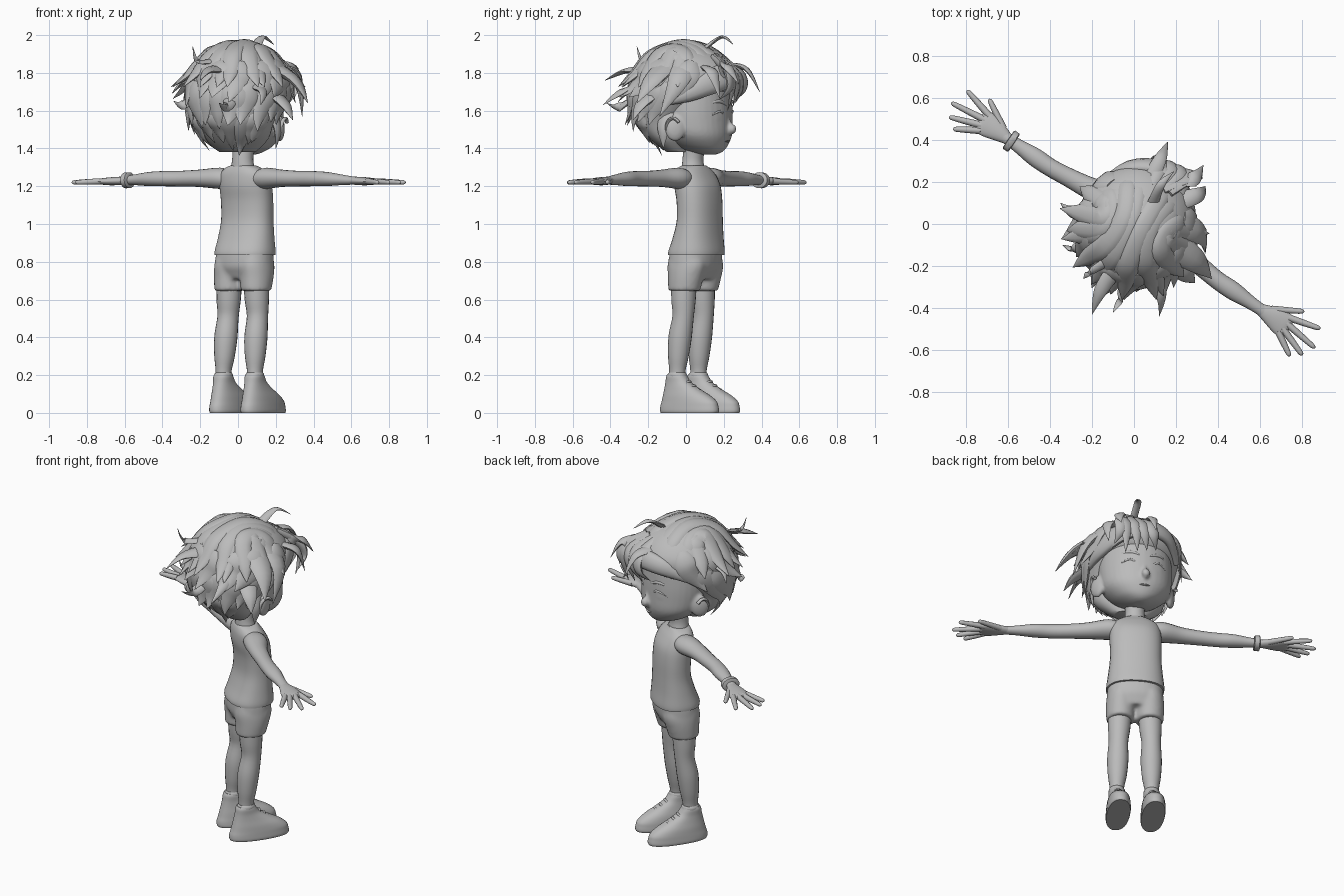
import bpy, bmesh, math, random
from mathutils import Vector, Matrix

random.seed(4)
TURN = Matrix.Rotation(math.radians(-34), 4, 'Z')   # figure faces +y, then is turned
X, Y, Z = Vector((1, 0, 0)), Vector((0, 1, 0)), Vector((0, 0, 1))
grey = bpy.data.materials.new("plain_grey")
grey.diffuse_color = (0.5, 0.5, 0.5, 1)


def finish(name, bm, turn=True):
    bmesh.ops.recalc_face_normals(bm, faces=bm.faces)
    if turn:
        bm.transform(TURN)
    me = bpy.data.meshes.new(name)
    bm.to_mesh(me)
    bm.free()
    me.materials.append(grey)
    ob = bpy.data.objects.new(name, me)
    bpy.context.collection.objects.link(ob)
    return ob


def blend(obs, voxel, rounds):
    """Join parts and melt them into one skin."""
    bpy.ops.object.select_all(action='DESELECT')
    for ob in obs:
        ob.select_set(True)
    bpy.context.view_layer.objects.active = obs[0]
    bpy.ops.object.join()
    m = obs[0].modifiers.new("melt", 'REMESH')
    m.mode, m.voxel_size, m.use_smooth_shade = 'VOXEL', voxel, True
    obs[0].modifiers.new("relax", 'SMOOTH').iterations = rounds


def smooth_path(pts, steps):
    out = []
    for i in range(len(pts) - 1):
        p = [pts[max(0, min(len(pts) - 1, i + k))] for k in (-1, 0, 1, 2)]
        for s in range(steps):
            t = s / steps
            out.append([0.5 * (2 * b + (c - a) * t + (2 * a - 5 * b + 4 * c - d) * t * t
                               + (3 * b - a - 3 * c + d) * t ** 3) for a, b, c, d in zip(*p)])
    return out + [list(pts[-1])]


def sweep(name, pts, up=Y, axis=None, n=16, steps=4, power=2.0, turn=True, centre=None):
    """Skin through points (x, y, z, side radius, up radius)."""
    path = smooth_path(pts, steps)
    pos = [Vector(p[:3]) for p in path]
    bm, rings = bmesh.new(), []
    for i, p in enumerate(path):
        t = axis or (pos[min(i + 1, len(pos) - 1)] - pos[max(i - 1, 0)]).normalized()
        side = t.cross(pos[i] - centre if centre else up).normalized()
        nor = side.cross(t)
        ring = []
        for k in range(n):
            c, s = math.cos(2 * math.pi * k / n), math.sin(2 * math.pi * k / n)
            c, s = (math.copysign(abs(v) ** (2 / power), v) for v in (c, s))
            ring.append(bm.verts.new(pos[i] + side * c * max(p[3], .001) + nor * s * max(p[4], .001)))
        rings.append(ring)
    for r, q in zip(rings, rings[1:]):
        for k in range(n):
            bm.faces.new((r[k], r[(k + 1) % n], q[(k + 1) % n], q[k]))
    bm.faces.new(rings[0])
    bm.faces.new(rings[-1])
    return finish(name, bm, turn)


def stack(name, rows, x=0, **kw):
    """Level cross-sections (y, z, rx, ry)."""
    return sweep(name, [(x, y, z, a, b) for y, z, a, b in rows], axis=Z, **kw)


def ball(name, loc, size, rot=0):
    bm = bmesh.new()
    bmesh.ops.create_uvsphere(bm, u_segments=20, v_segments=12, radius=1)
    bm.transform(Matrix.Translation(loc) @ Matrix.Rotation(rot, 4, 'Z') @ Matrix.Diagonal((*size, 1)))
    return finish(name, bm)


# Torso and clothes
stack("tank_top", [(.066, .835, .166, .131), (.068, .86, .166, .13), (.078, .93, .157, .113),
                   (.088, 1.02, .148, .099), (.086, 1.12, .148, .098), (.073, 1.2, .148, .1),
                   (.058, 1.26, .14, .085), (.05, 1.295, .105, .068), (.05, 1.31, .068, .058)],
      n=32, power=2.3)
shorts = [stack("shorts", [(.06, .71, .14, .085), (.06, .74, .158, .1), (.06, .78, .163, .117),
                           (.064, .86, .157, .12)], n=32, power=2.3)]
stack("neck", [(.045, 1.24, .08, .06), (.045, 1.3, .065, .058), (.045, 1.35, .056, .055),
               (.06, 1.44, .06, .06)], n=24)

for s, side in ((-1, "left"), (1, "right")):
    # Legs
    shorts.append(stack("shorts_leg", [(.047, .646, .079, .088), (.047, .66, .08, .09),
                                       (.055, .72, .083, .1), (.06, .78, .08, .11),
                                       (.06, .83, .07, .1)], x=s * .084, n=24))
    sweep(side + "_leg", [(s * .085, .045, .72, .068, .07), (s * .09, .045, .6, .064, .065),
                          (s * .094, .045, .51, .056, .057), (s * .096, .027, .4, .061, .062),
                          (s * .098, .017, .3, .054, .055), (s * .1, .012, .22, .041, .044),
                          (s * .1, .01, .14, .042, .046)], n=20)
    stack(side + "_sock", [(.012, .17, .042, .05), (.012, .2, .047, .053), (.012, .215, .041, .045)],
          x=s * .1, n=20)
    # Shoes
    stack(side + "_shoe", [(.09, 0, .066, .176), (.09, .012, .069, .18), (.089, .035, .068, .177),
                           (.088, .06, .066, .168), (.073, .09, .062, .145), (.045, .125, .054, .108),
                           (.02, .16, .048, .075), (.01, .19, .047, .06), (.01, .205, .043, .052)],
          x=s * .1, n=32, power=2.3)
    for k in range(4):
        y, z = .085 + .03 * k, .168 - .022 * k
        sweep(side + "_lace", [(s * .1 - .036, y - .012, z - .02, .006, .006),
                               (s * .1, y + .006, z, .007, .007),
                               (s * .1 + .036, y - .012, z - .02, .006, .006)], up=Z, n=8)
    # Arms
    sweep(side + "_arm", [(s * .08, .055, 1.235, .055, .045), (s * .15, .05, 1.242, .068, .056),
                          (s * .26, .025, 1.242, .054, .046), (s * .38, .01, 1.24, .045, .041),
                          (s * .48, 0, 1.24, .043, .04), (s * .57, 0, 1.238, .044, .037),
                          (s * .66, 0, 1.234, .033, .028), (s * .73, 0, 1.23, .029, .022),
                          (s * .77, 0, 1.228, .037, .02)], up=Z, n=20)
    # Hands
    sweep(side + "_palm", [(s * .72, 0, 1.23, .026, .02), (s * .77, .002, 1.228, .042, .022),
                           (s * .82, .003, 1.226, .056, .021), (s * .87, 0, 1.225, .06, .016),
                           (s * .89, 0, 1.224, .05, .008)], up=Z, n=20)
    for finger, x0, y0, x1, y1 in (("thumb", .77, .03, .905, .108), ("index", .86, .042, 1.015, .083),
                                   ("middle", .865, .014, 1.045, -.008),
                                   ("ring", .865, -.016, 1.015, -.07),
                                   ("little", .855, -.04, .967, -.107)):
        sweep(side + "_" + finger,
              [(s * (x0 + (x1 - x0) * t), y0 + (y1 - y0) * t, 1.226 - .006 * t, r, r)
               for t, r in ((0, .017), (.4, .0155), (.85, .0125), (.96, .009), (1, .002))],
              up=Z, n=10, steps=3)
blend(shorts, .01, 8)

# Wristband
sweep("wristband", [(-.688, 0, 1.232, .046, .036), (-.692, 0, 1.232, .052, .042),
                    (-.718, 0, 1.231, .052, .042), (-.722, 0, 1.231, .046, .036)],
      up=Z, n=20, steps=1)

# Head, turned a little further than the body
PIVOT = Matrix.Translation((0, .06, 0))
TURN = TURN @ PIVOT @ Matrix.Rotation(math.radians(11), 4, 'Z') @ PIVOT.inverted()
face = [stack("head", [(.14, 1.368, .03, .04), (.125, 1.382, .075, .085), (.1, 1.412, .135, .133),
                       (.083, 1.47, .19, .17), (.063, 1.55, .209, .192), (.055, 1.65, .211, .197),
                       (.045, 1.75, .2, .195), (.04, 1.85, .15, .15), (.04, 1.89, .05, .05)], n=36),
        sweep("nose", [(0, .235, 1.57, .01, .012), (0, .257, 1.525, .015, .017),
                       (0, .27, 1.502, .025, .026), (0, .25, 1.48, .014, .014)], n=14)]
sweep("mouth", [(-.045, .233, 1.445, .002, .002), (0, .248, 1.437, .006, .005),
                (.045, .233, 1.445, .002, .002)], up=Z, n=8)
for s, side in ((-1, "left"), (1, "right")):
    face += [ball("eye_bulge", (s * .086, .213, 1.56), (.05, .024, .036), -s * .4),
             ball("ear_base", (s * .215, .035, 1.505), (.026, .055, .068), s * .45)]
    sweep(side + "_ear_rim", [(s * (.236 + .01 * math.sin(a)), .035 - .04 * math.cos(a),
                               1.507 + .052 * math.sin(a), .009, .011)
                              for a in (-.9, -.3, .4, 1.1, 1.8, 2.5)], up=X, n=8)
    sweep(side + "_upper_lid", [(s * .035, .243, 1.567, .004, .004), (s * .085, .24, 1.597, .005, .006),
                                (s * .14, .202, 1.57, .003, .003)], up=Z, n=8)
    sweep(side + "_eyebrow", [(s * .03, .25, 1.63, .004, .005), (s * .09, .233, 1.65, .006, .009),
                              (s * .15, .19, 1.632, .002, .003)], up=Z, n=8)
blend(face, .009, 4)

# Hair volume
HAIR = [(-.03, 1.38, .1, .06), (-.065, 1.45, .185, .11), (-.09, 1.54, .225, .165),
        (-.06, 1.64, .26, .23), (-.01, 1.72, .272, .275), (.01, 1.8, .262, .275), (.005, 1.87, .218, .235),
        (0, 1.92, .15, .17), (0, 1.94, .09, .11), (0, 1.95, .03, .04)]
stack("hair_mass", HAIR, n=40)


def scalp(a, z, out=0.0):
    """Point on the hair volume at an angle and height."""
    for p, q in zip(HAIR, HAIR[1:]):
        if max(1.38, min(1.95, z)) <= q[1]:
            t = (max(1.38, z) - p[1]) / (q[1] - p[1])
            cy, _, rx, ry = (u + (v - u) * t for u, v in zip(p, q))
            return ((rx + out) * math.cos(a), cy + (ry + out) * math.sin(a), z)


MID = Vector((0, 0, 1.68))
# Draped locks: count, first angle, span, root, tip, flick, width
for label, num, a0, span, top, tip, flick, w in (
        ("side", 9, 150, 240, 1.86, 1.64, .06, .075), ("lower", 11, 165, 210, 1.74, 1.5, .05, .065),
        ("nape", 8, 195, 150, 1.58, 1.39, .03, .05)):
    for k in range(num):
        a = math.radians(a0 + span * k / (num - 1) + random.uniform(-6, 6))
        swirl, out = -.45 * math.cos(a) * random.uniform(.5, 1.2), flick * random.uniform(.5, 1.5)
        low, wide = tip + random.uniform(-.03, .04), w * random.uniform(.8, 1.2)
        sweep(label + "_lock", [(*scalp(a + swirl * t, top + (low - top) * t ** 1.25,
                                        out * max(0, t - .5) ** 2 / .25), wide * v, wide * v * .3)
                                for t, v in ((0, .45), (.2, .85), (.4, 1), (.6, .85), (.8, .5), (1, .02))],
              n=8, steps=3, centre=MID)

# Big locks combed from the forehead over the top towards the back
for u in range(-6, 7):
    a, b = math.radians(90 + u * 15), math.radians(268 - u * 17 + random.uniform(-8, 8))
    dirs = [Vector((math.cos(a), math.sin(a), .25)), Vector((.85 * math.cos(a), .7 * math.sin(a), .75)),
            Vector((-.12 * u, .05, 1 - .05 * abs(u))),
            Vector((.6 * math.cos(b), .6 * math.sin(b), .75)),
            Vector((math.cos(b), math.sin(b), .4)), Vector((math.cos(b), math.sin(b), .1))]
    lift, tip = .015 * (u % 3), random.uniform(1.2, 1.36)
    pts = []
    for d, sc, w in zip(dirs, (.98, 1, 1, 1.02, 1.08, tip), (.025, .045, .05, .055, .04, .001)):
        d = d.normalized() * (sc + lift)
        pts.append((d.x * .27, d.y * .272, 1.69 + d.z * .262, w, w * .42))
    sweep("combed_lock", pts, n=10, steps=5, centre=MID)

# Raised hair roll above the forehead and fringe
sweep("front_roll", [(-.23, .11, 1.69, .02, .02), (-.14, .24, 1.77, .05, .03), (0, .29, 1.79, .06, .035),
                     (.14, .235, 1.765, .07, .035), (.23, .11, 1.69, .045, .03),
                     (.26, -.02, 1.63, .005, .01)], n=12, steps=5, centre=MID)
for x0, x1, x2, y2, z2 in ((.02, .05, .0, .29, 1.64), (.05, .09, .06, .3, 1.62), (.08, .14, .13, .3, 1.6),
                           (.0, .0, -.06, .27, 1.66), (.05, .15, .19, .28, 1.66)):
    sweep("fringe_lock", [(x0, .2, 1.88, .03, .02), (x1, .31, 1.8, .045, .02),
                          ((x1 + x2) / 2, .33, 1.72, .03, .013), (x2, y2, z2, .001, .001)],
          up=Y, n=8, steps=5)

# Loose flicks: root, middle, tip and width
for w, root, mid, tip in ((.045, (-.08, -.2, 1.82), (-.16, -.32, 1.81), (-.2, -.43, 1.76)),
                          (.025, (-.1, -.16, 1.87), (-.21, -.23, 1.86), (-.24, -.26, 1.94)),
                          (.04, (.08, -.22, 1.74), (.13, -.34, 1.7), (.12, -.44, 1.63)),
                          (.04, (-.02, -.24, 1.7), (-.06, -.35, 1.62), (-.1, -.42, 1.64)),
                          (.04, (.08, .22, 1.84), (.13, .32, 1.82), (.16, .39, 1.7)),
                          (.028, (.09, .1, 1.93), (.13, .19, 1.99), (.19, .25, 1.95)),
                          (.05, (.2, .18, 1.8), (.29, .22, 1.83), (.33, .28, 1.74)),
                          (.05, (.18, .1, 1.82), (.31, .14, 1.8), (.34, .18, 1.66)),
                          (.04, (-.2, .04, 1.78), (-.3, .06, 1.74), (-.35, .1, 1.69)),
                          (.08, (.15, -.08, 1.86), (.3, -.18, 1.76), (.37, -.26, 1.64)),
                          (.08, (.14, 0, 1.88), (.31, -.04, 1.76), (.34, -.14, 1.57)),
                          (.06, (.17, -.16, 1.7), (.25, -.24, 1.63), (.29, -.28, 1.55)),
                          (.05, (.18, -.1, 1.6), (.21, -.12, 1.5), (.2, -.12, 1.4)),
                          (.04, (-.2, -.1, 1.7), (-.29, -.12, 1.63), (-.34, -.1, 1.65))):
    sweep("loose_flick", [(*root, w, w * .4), (*mid, w * .7, w * .3), (*tip, .001, .001)],
          n=8, steps=6, turn=False, centre=MID)

# Shading
for ob in bpy.context.collection.objects:
    ob.select_set(True)
    bpy.context.view_layer.objects.active = ob
bpy.ops.object.shade_smooth_by_angle(angle=math.radians(50))
